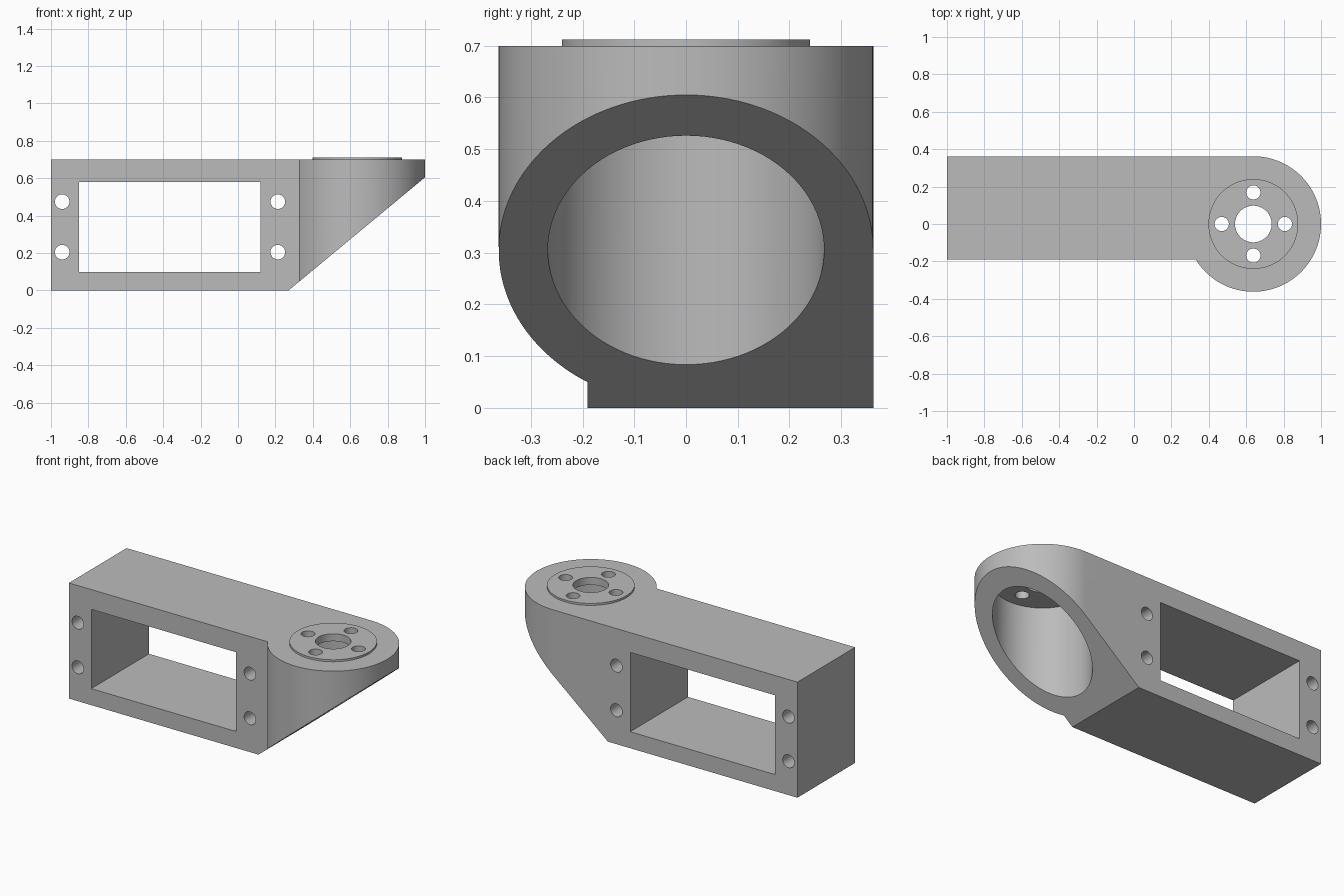
import bpy, bmesh, math
from mathutils import Vector

if "Cube" in bpy.data.objects:
    bpy.data.objects.remove(bpy.data.objects["Cube"])

CX, R = 0.638, 0.362          # hub axis and outer radius
FRONT, TOP = -0.19, 0.70

grey = bpy.data.materials.new("light_grey")
grey.diffuse_color = (0.5, 0.5, 0.5, 1)
grey.use_nodes = True
grey.node_tree.nodes["Principled BSDF"].inputs["Base Color"].default_value = grey.diffuse_color


def prism(name, pts, direction):
    """Extrude a flat polygon along a direction."""
    bm = bmesh.new()
    face = bm.faces.new([bm.verts.new(p) for p in pts])
    ext = bmesh.ops.extrude_face_region(bm, geom=[face])
    verts = [g for g in ext["geom"] if isinstance(g, bmesh.types.BMVert)]
    bmesh.ops.translate(bm, verts=verts, vec=Vector(direction))
    bmesh.ops.recalc_face_normals(bm, faces=bm.faces)
    mesh = bpy.data.meshes.new(name)
    bm.to_mesh(mesh)
    bm.free()
    obj = bpy.data.objects.new(name, mesh)
    bpy.context.collection.objects.link(obj)
    mesh.materials.append(grey)
    return obj


def circle(r, n, a0=0.0, a1=2 * math.pi, closed=True):
    steps = n if closed else n - 1
    return [(r * math.cos(a0 + (a1 - a0) * i / steps),
             r * math.sin(a0 + (a1 - a0) * i / steps)) for i in range(n)]


def post(name, x, y, r, z0, z1, n=96):
    return prism(name, [(x + u, y + v, z0) for u, v in circle(r, n)], (0, 0, z1 - z0))


def cross_hole(x, z, r):
    return prism("screw_hole_cutter", [(x + u, -0.6, z + v) for u, v in circle(r, 40)], (0, 1.2, 0))


def boolean(obj, others, operation):
    bpy.context.view_layer.objects.active = obj
    for other in others:
        other.hide_render = True
        mod = obj.modifiers.new("cut", "BOOLEAN")
        mod.operation, mod.solver, mod.object = operation, "EXACT", other
        bpy.ops.object.modifier_apply(modifier=mod.name)
        bpy.data.objects.remove(other, do_unlink=True)


# Arm and round hub share one outline
start = -math.pi + math.asin(-FRONT / R)
outline = [(-1, R), (-1, FRONT)]
outline += [(CX + u, v) for u, v in circle(R, 81, start, math.pi / 2, False)]
bracket = prism("servo_bracket", [(x, y, 0) for x, y in outline], (0, 0, TOP))

# Raised disc on the hub
boolean(bracket, [post("hub_disc", CX, 0, 0.24, 0.68, 0.712)], "UNION")

# Sloped underside, hub bore, and motor window
slope = prism("slope_cutter", [(0.27 - 0.365, -0.6, -0.3), (0.27, -0.6, 0),
                               (1.0, -0.6, 0.605), (1.365, -0.6, 0.9075),
                               (1.365, -0.6, -0.3)], (0, 1.2, 0))
bore = post("bore_cutter", CX, 0, 0.267, -0.2, 0.667)
window = prism("window_cutter", [(-0.85, -0.6, 0.10), (0.12, -0.6, 0.10),
                                 (0.12, -0.6, 0.58), (-0.85, -0.6, 0.58)], (0, 1.2, 0))
cutters = [slope, bore, window]

# Screw holes either side of the window
cutters += [cross_hole(x, z, 0.039) for x in (-0.94, 0.213) for z in (0.205, 0.475)]

# Centre hole and four holes around it
cutters.append(post("centre_hole_cutter", CX, 0, 0.098, 0.6, 0.8, 64))
for i in range(4):
    a = i * math.pi / 2
    cutters.append(post("horn_hole_cutter", CX + 0.169 * math.cos(a),
                        0.169 * math.sin(a), 0.038, 0.6, 0.8, 40))
boolean(bracket, cutters, "DIFFERENCE")

bpy.ops.object.select_all(action="DESELECT")
bracket.select_set(True)
bpy.context.view_layer.objects.active = bracket
bpy.ops.object.shade_smooth_by_angle(angle=math.radians(30))
